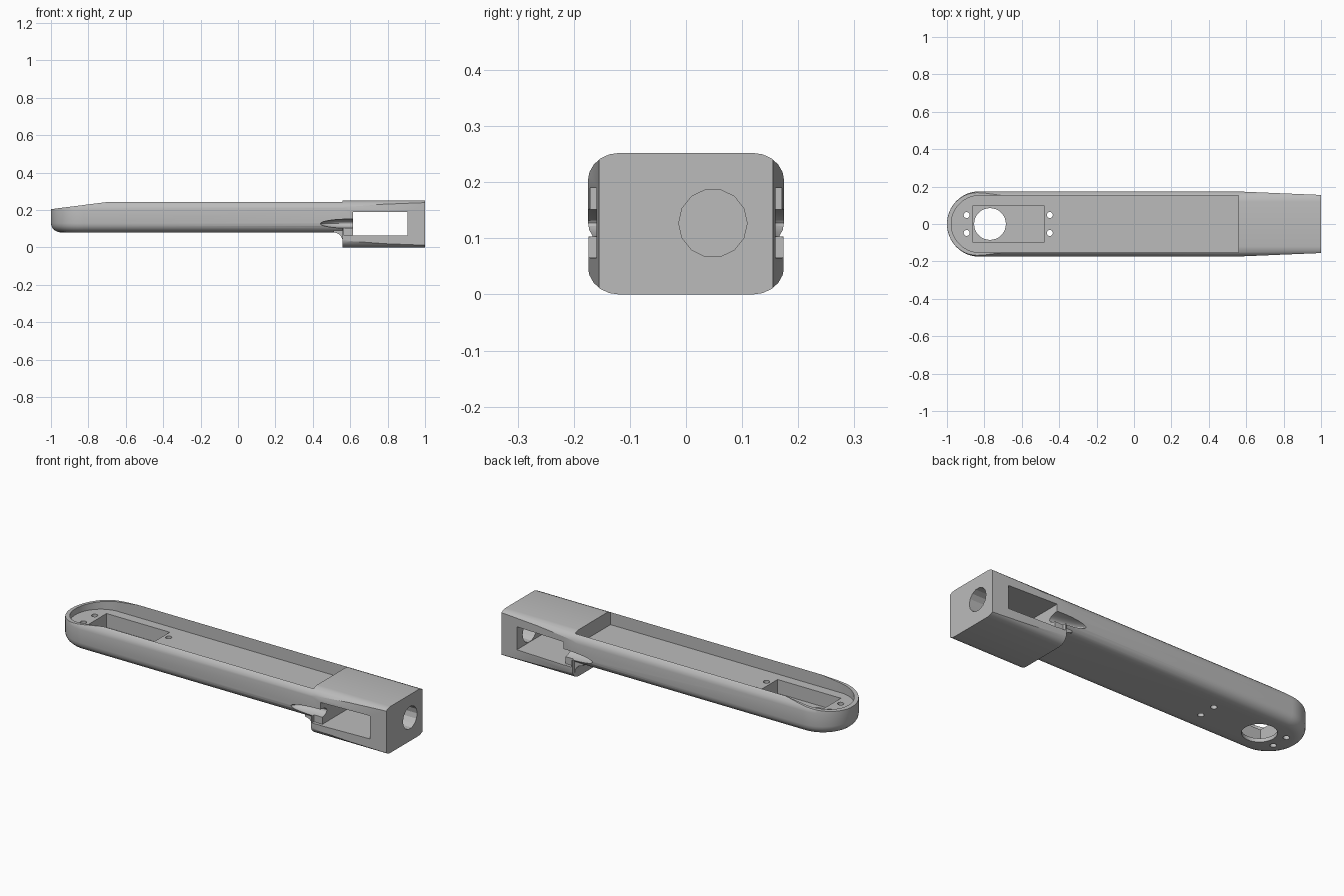
import bpy, bmesh, math

if "Cube" in bpy.data.objects:
    bpy.data.objects.remove(bpy.data.objects["Cube"], do_unlink=True)

HALF, TOP, ARM_BOTTOM = 0.175, 0.252, 0.08
ROUND_Y, ROUND_Z = 0.055, 0.05
STEP, CAP = 0.56, -0.825   # where the head starts, centre of the round end

grey = bpy.data.materials.new("plain grey")
grey.use_nodes = True
COLOUR = (0.5, 0.5, 0.5, 1)
grey.diffuse_color = COLOUR
grey.node_tree.nodes["Principled BSDF"].inputs["Base Color"].default_value = COLOUR


def loft(name, rings):
    """Skin a list of equal rings of 3D points and close both ends."""
    bm = bmesh.new()
    loops = [[bm.verts.new(p) for p in ring] for ring in rings]
    n = len(loops[0])
    for a, b in zip(loops, loops[1:]):
        for i in range(n):
            j = (i + 1) % n
            bm.faces.new((a[i], a[j], b[j], b[i]))
    bm.faces.new(loops[0])
    bm.faces.new(loops[-1])
    bmesh.ops.recalc_face_normals(bm, faces=bm.faces)
    mesh = bpy.data.meshes.new(name)
    bm.to_mesh(mesh)
    bm.free()
    mesh.materials.append(grey)
    obj = bpy.data.objects.new(name, mesh)
    bpy.context.collection.objects.link(obj)
    return obj


def prism(name, points, axis, low, high):
    """Extrude a flat outline along one axis."""
    def place(p, t):
        return {"x": (t, *p), "y": (p[0], t, p[1]), "z": (*p, t)}[axis]
    return loft(name, [[place(p, t) for p in points] for t in (low, high)])


def rect(a, b, c, d):
    return [(a, c), (b, c), (b, d), (a, d)]


def circle(u, v, r, n):
    return [(u + r * math.cos(math.tau * i / n), v + r * math.sin(math.tau * i / n)) for i in range(n)]


def boolean(target, tool, operation="DIFFERENCE"):
    mod = target.modifiers.new(operation.lower(), "BOOLEAN")
    mod.operation, mod.solver, mod.object = operation, "EXACT", tool
    bpy.context.view_layer.objects.active = target
    bpy.ops.object.modifier_apply(modifier=mod.name)
    bpy.data.objects.remove(tool, do_unlink=True)


def side_profile(bottom, steps=5):
    """Half width and height pairs, with rounded lower and upper edges."""
    arc = [math.pi / 2 * i / steps for i in range(steps + 1)]
    core = HALF - ROUND_Y
    lower = [(core + ROUND_Y * math.sin(a), bottom + ROUND_Z * (1 - math.cos(a))) for a in arc]
    upper = [(core + ROUND_Y * math.cos(a), TOP - ROUND_Z * (1 - math.sin(a))) for a in arc]
    return lower + upper


def stadium(r, end, n=32):
    """Plan outline, round at the left end and square at the other."""
    arc = [math.pi / 2 + math.pi * i / n for i in range(n + 1)]
    return [(CAP + r * math.cos(a), r * math.sin(a)) for a in arc] + [(end, -r), (end, r)]


# Arm with a round end, joined to the taller head
body = loft("arm_body", [[(x, y, z) for x, y in stadium(r, STEP)]
                         for r, z in side_profile(ARM_BOTTOM)])
half = side_profile(0)
boolean(body, prism("head", half + [(-y, z) for y, z in reversed(half)], "x", STEP, 1), "UNION")

# Concave fillet under the step
fillet = [(0.51 + 0.05 * math.sin(a), 0.03 + 0.05 * math.cos(a))
          for a in (math.pi / 2 * i / 8 for i in range(9))]
boolean(body, prism("fillet", fillet + [(0.6, 0.03), (0.6, 0.1), (0.51, 0.1)],
                    "y", -0.155, 0.155), "UNION")

# Sloped rim at the round end
boolean(body, prism("slope", [(-1.1, 0.192), (-0.7, 0.243), (-0.7, 0.4), (-1.1, 0.4)], "y", -1, 1))

# Long top tray, deeper pocket, large hole and four screw holes
boolean(body, prism("tray", stadium(0.152, STEP), "z", 0.175, 0.4))
boolean(body, prism("pocket", rect(-0.86, -0.48, -0.1, 0.1), "z", 0.1, 0.3))
boolean(body, prism("large_hole", circle(-0.77, 0, 0.085, 32), "z", -0.1, 0.3))
for x in (-0.895, -0.45):
    for y in (-0.048, 0.048):
        boolean(body, prism("screw_hole", circle(x, y, 0.016, 16), "z", -0.1, 0.3))

# Head window through both sides and the hole in the end face
boolean(body, prism("window", rect(0.615, 0.905, 0.065, 0.19), "y", -1, 1))
boolean(body, prism("end_hole", circle(0.048, 0.127, 0.061, 14), "x", 0.85, 1.2))

# Tapered head sides and scooped cable grooves beside the window
for s in (-1, 1):
    boolean(body, prism("taper", [(0.53, s * HALF), (1.1, s * 0.151), (1.1, s * 0.4), (0.53, s * 0.4)],
                        "z", -0.5, 0.5))
    bpy.ops.mesh.primitive_uv_sphere_add(segments=32, ring_count=16, location=(0.6, s * 0.175, 0.127))
    scoop = bpy.context.object
    scoop.scale = (0.16, 0.06, 0.025)
    scoop.data.materials.append(grey)
    boolean(body, scoop)
    low, high = sorted((s * 0.155, s * 0.3))
    boolean(body, prism("notch", rect(0.565, 0.63, 0.066, 0.105), "y", low, high))

bpy.ops.object.select_all(action="DESELECT")
body.select_set(True)
bpy.context.view_layer.objects.active = body
bpy.ops.object.shade_smooth_by_angle(angle=math.radians(25))
